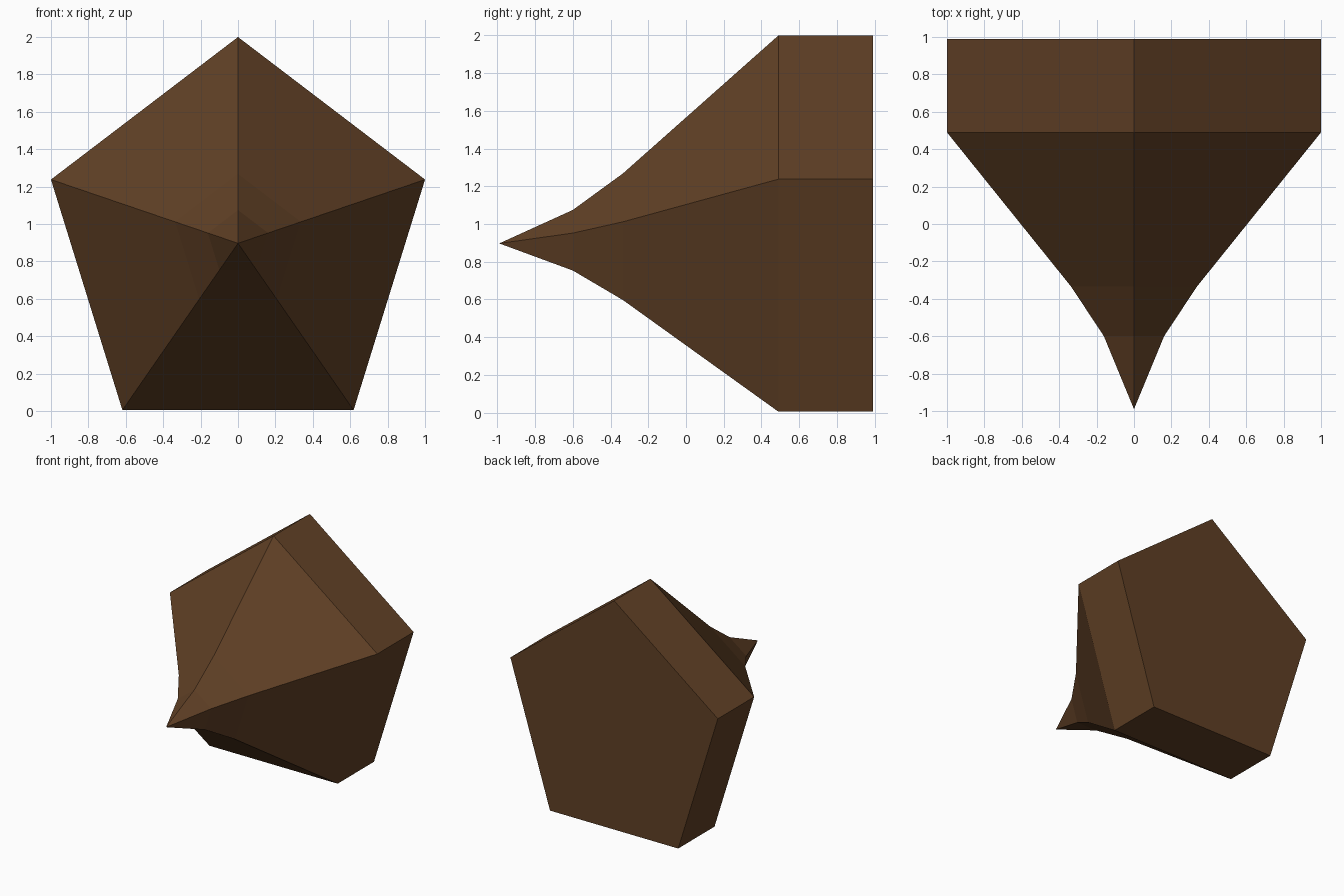
import bpy, bmesh, math

if "Cube" in bpy.data.objects:
    bpy.data.objects.remove(bpy.data.objects["Cube"])

SIDES = 5
RX, RZ, CZ = 1.0515, 1.1025, 0.897
# (y position, scale) of each ring, back to front
RINGS = [(0.99, 1.0), (0.49, 1.0), (-0.335, 0.336), (-0.6, 0.161)]
TIP_Y = -0.99

bm = bmesh.new()


def ring(y, s):
    angles = [math.tau * i / SIDES for i in range(SIDES)]
    return [bm.verts.new((s * RX * math.sin(a), y, CZ + s * RZ * math.cos(a)))
            for a in angles]


loops = [ring(y, s) for y, s in RINGS]
tip = bm.verts.new((0, TIP_Y, CZ))

# Flat back cap
bm.faces.new(loops[0])
# Side walls and tapering flanks
for a, b in zip(loops, loops[1:]):
    for i in range(SIDES):
        j = (i + 1) % SIDES
        bm.faces.new((a[i], a[j], b[j], b[i]))
# Pointed tip
for i in range(SIDES):
    bm.faces.new((loops[-1][i], loops[-1][(i + 1) % SIDES], tip))

bmesh.ops.recalc_face_normals(bm, faces=bm.faces)
mesh = bpy.data.meshes.new("pentagonal_spike")
bm.to_mesh(mesh)
bm.free()

brown = bpy.data.materials.new("dark brown")
brown.diffuse_color = (0.117, 0.051, 0.0185, 1)
brown.use_nodes = True
brown.node_tree.nodes["Principled BSDF"].inputs["Base Color"].default_value = brown.diffuse_color
mesh.materials.append(brown)
spike = bpy.data.objects.new("pentagonal_spike", mesh)
bpy.context.collection.objects.link(spike)
